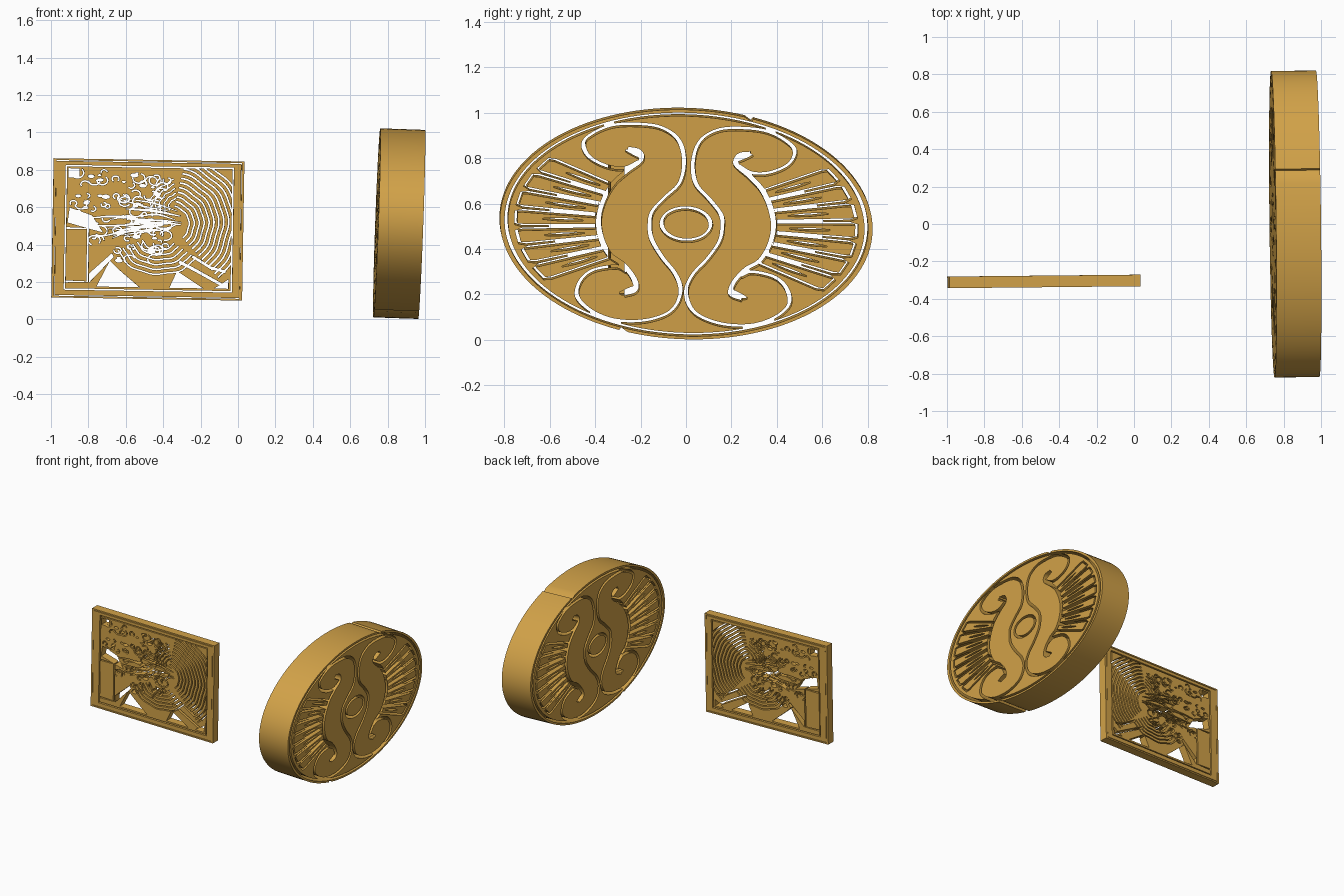
import bpy, math, random
from math import sin, cos, pi, radians
from mathutils import Vector, Matrix
from mathutils.bvhtree import BVHTree
from mathutils.geometry import delaunay_2d_cdt

random.seed(4)
cube = bpy.data.objects.get("Cube")
if cube:
    bpy.data.objects.remove(cube)

gold = bpy.data.materials.new("warm_gold")
gold.use_nodes = True
gold.diffuse_color = (0.64, 0.36, 0.065, 1)
gold.node_tree.nodes["Principled BSDF"].inputs["Base Color"].default_value = gold.diffuse_color


def ellipse(a, b, n=64, start=0, end=360, centre=(0, 0), wobble=0):
    """Points along an elliptical arc; a full turn leaves the last point out."""
    last = n if end - start == 360 else n - 1
    pts = []
    for i in range(n):
        t = radians(start + (end - start) * i / last)
        k = 1 + wobble * sin(5 * t) + wobble * sin(11 * t + 1)
        pts.append((centre[0] + k * a * cos(t), centre[1] + k * b * sin(t)))
    return pts


def smooth(pts, steps=6):
    """Catmull-Rom curve through the points."""
    p = [Vector(q) for q in pts]
    p = [2 * p[0] - p[1]] + p + [2 * p[-1] - p[-2]]
    out = []
    for a, b, c, d in zip(p, p[1:], p[2:], p[3:]):
        for i in range(steps):
            t = i / steps
            out.append(b + 0.5 * t * (c - a + t * (2*a - 5*b + 4*c - d + t * (3*(b - c) + d - a))))
    return out + [p[-2]]


def stroke(pts, width, closed=False, taper=False):
    """A ribbon of quads along a path."""
    p = [Vector(q) for q in pts]
    n = len(p)
    left, right = [], []
    for i in range(n):
        a = p[i - 1] if i or closed else p[0]
        b = p[(i + 1) % n] if i < n - 1 or closed else p[-1]
        t = (b - a).normalized()
        w = width / 2 * (0.3 + 0.7 * sin(pi * i / (n - 1)) if taper else 1)
        side = Vector((-t.y, t.x)) * w
        left.append(p[i] + side)
        right.append(p[i] - side)
    ends = range(n) if closed else range(n - 1)
    return [[right[i], right[(i + 1) % n], left[(i + 1) % n], left[i]] for i in ends]


def mirrored(polys):
    return [[Vector((-q[0], q[1])) for q in poly] for poly in polys]


def rect(u0, v0, u1, v1):
    return [(u0, v0), (u1, v0), (u1, v1), (u0, v1)]


def region(polys):
    """Test for whether a point lies inside any of the polygons."""
    verts, faces = [], []
    for poly in polys:
        faces.append(range(len(verts), len(verts) + len(poly)))
        verts += [(q[0], q[1], 0) for q in poly]
    tree = BVHTree.FromPolygons(verts, faces)
    return lambda p: tree.find_nearest(p, 1e-6)[0] is not None


def plate(name, outline, cuts, depth, u, v, centre):
    """A flat plate with every cut polygon pierced right through it."""
    verts, edges = [], []
    for poly in [outline] + cuts:
        first, n = len(verts), len(poly)
        edges += [(first + i, first + (i + 1) % n) for i in range(n)]
        verts += [Vector(q) for q in poly]
    pts, _, tris, *_ = delaunay_2d_cdt(verts, edges, [], 0, 1e-5, False)
    inside, pierced = region([outline]), region(cuts)
    keep = []
    for f in tris:
        mid = (sum((pts[i] for i in f), Vector((0, 0))) / len(f)).to_3d()
        if inside(mid) and not pierced(mid):
            keep.append(f)
    used = sorted({i for f in keep for i in f})
    index = {old: new for new, old in enumerate(used)}
    mesh = bpy.data.meshes.new(name)
    mesh.from_pydata([(*pts[i], 0) for i in used], [], [[index[i] for i in f] for f in keep])
    mesh.materials.append(gold)
    ob = bpy.data.objects.new(name, mesh)
    bpy.context.collection.objects.link(ob)
    # Lay the plate along its own u and v directions
    u = Vector(u).normalized()
    n = u.cross(Vector(v)).normalized()
    axes = Matrix((u, n.cross(u), n)).transposed().to_4x4()
    ob.matrix_world = Matrix.Translation(centre) @ axes
    solid = ob.modifiers.new("thickness", 'SOLIDIFY')
    solid.thickness, solid.offset = depth, 0
    bpy.ops.object.select_all(action='DESELECT')
    ob.select_set(True)
    bpy.context.view_layer.objects.active = ob
    bpy.ops.object.modifier_apply(modifier=solid.name)
    bpy.ops.object.shade_smooth_by_angle(angle=radians(30))


# Oval medallion: scrolls on one half, mirrored to the other
body = [(.27, .32), (.22, .31), (.21, .27), (.27, .22), (.33, .16), (.37, .08), (.385, 0),
        (.37, -.08), (.33, -.15), (.27, -.19), (.22, -.25), (.21, -.3), (.26, -.32)]
scroll = [(.22, .265), (.28, .235), (.36, .24), (.44, .28), (.465, .34), (.42, .385), (.34, .42),
          (.24, .43), (.13, .42), (.05, .37), (.02, .28), (.035, .18), (.1, .11), (.15, .05),
          (.16, 0), (.15, -.07), (.1, -.15), (.04, -.22), (.012, -.29), (.03, -.36), (.08, -.405),
          (.18, -.435), (.3, -.435), (.4, -.4), (.465, -.34), (.455, -.27), (.4, -.22),
          (.3, -.2), (.25, -.22)]
half = stroke(smooth(body), 0.024) + stroke(smooth(scroll), 0.019)
for hook in (1, -1):
    half += stroke(smooth([(.2, .28 * hook), (.225, .3 * hook), (.28, .315 * hook)]), 0.035, taper=True)

# Feather petals fanning out at the side
petals = 7
for i in range(petals):
    lo, hi = (radians(-37 + 74 * (i + k) / petals) for k in (0.1, 0.9))
    mid = (lo + hi) / 2

    def at(t, k):
        return Vector((.4 * cos(t), .27 * sin(t))).lerp(Vector((.758 * cos(t), .46 * sin(t))), k)
    half += stroke([at(lo, 0), at(lo, .9), at(lo * .8 + mid * .2, .98), at(hi * .8 + mid * .2, .98),
                    at(hi, .9), at(hi, 0)], 0.014)
    half += stroke([at(mid, .15 + .5 * k / 5) for k in range(6)], 0.014, taper=True)

medallion_cuts = half + mirrored(half)
medallion_cuts += stroke(ellipse(.792, .484, 128), 0.015, closed=True)
medallion_cuts += stroke(ellipse(.108, .071, 40), 0.018, closed=True)
plate("medallion", ellipse(.82, .505, 128), medallion_cuts, 0.24,
      (-.012, 1, -.04), (.035, .04, 1), (.862, 0, .512))

# Rectangular frame with a fine groove, around the pierced panel
U, V, CENTRE = (1, .01, -.017), (.02, 0, 1), (-.482, -.307, .481)
groove = stroke(ellipse(.7, .51, 4, 45, 405, wobble=0), 0.005, closed=True)
plate("panel_frame", rect(-.51, -.372, .51, .372), groove + [rect(-.445, -.33, .455, .338)],
      0.062, U, V, CENTRE)

# Panel interior: wavy rings fanning to the right
cuts = []
for i in range(12):
    r = .1 + .026 * i
    cuts += stroke(ellipse(r, r * .98, 50, -48, 78, (.12, .03), .012), 0.009)
for i in range(6):
    r = .09 + .026 * i
    cuts += stroke(ellipse(r * 1.1, r, 30, 205, 325, (.06, -.02), .015), 0.008)
for i in range(5):
    r = .05 + .024 * i
    cuts += stroke(ellipse(r, r, 30, 100, 200, (.16, .12), .03), 0.007)

# Sweeping slashes from the middle towards the left
for i in range(24):
    v = random.uniform(-.06, .13)
    start = Vector((random.uniform(-.05, .2), v * .6 + .03))
    end = Vector((start.x - random.uniform(.12, .3), v * 1.2 + .02))
    bend = (start + end) / 2 + Vector((0, random.uniform(-.02, .02)))
    cuts += stroke(smooth([start, bend, end]), random.uniform(.007, .014), taper=True)

# Small curls and pebbles over the left and the middle
for i in range(110):
    c = (random.uniform(-.42, .1), random.uniform(-.17, .31))
    if c[0] < -.29 and c[1] < .04:
        continue
    r = random.uniform(.012, .034)
    a = random.uniform(0, 360)
    if i % 3:
        cuts += stroke(ellipse(r, r * .8, 14, a, a + random.uniform(160, 320), c), 0.008)
    else:
        cuts.append(ellipse(r * .7, r * .35, 10, centre=c, wobble=.15))

# Large open areas: corner, side wedge and the gaps between the lower struts
cuts += [rect(-.43, .27, -.37, .32),
         [(-.43, .03), (-.32, .0), (-.24, -.02), (-.3, .07), (-.42, .11)],
         [(-.27, -.31), (-.2, -.17), (-.16, -.21), (-.04, -.31)],
         [(.12, -.31), (.16, -.22), (.3, -.31)],
         [(.36, -.31), (.435, -.26), (.435, -.31)],
         [(-.31, -.29), (-.31, -.24), (-.19, -.13), (-.18, -.15)]]
cuts += stroke([(.17, -.17), (.25, -.21), (.4, -.29)], 0.016)
cuts += stroke([(.24, -.14), (.34, -.2), (.42, -.22)], 0.014)

# Plain block at the lower left
cuts += stroke([(-.435, .0), (-.32, .0), (-.32, -.285), (-.435, -.285)], 0.01)
plate("panel_fretwork", rect(-.437, -.322, .447, .33), cuts, 0.058, U, V, CENTRE)
